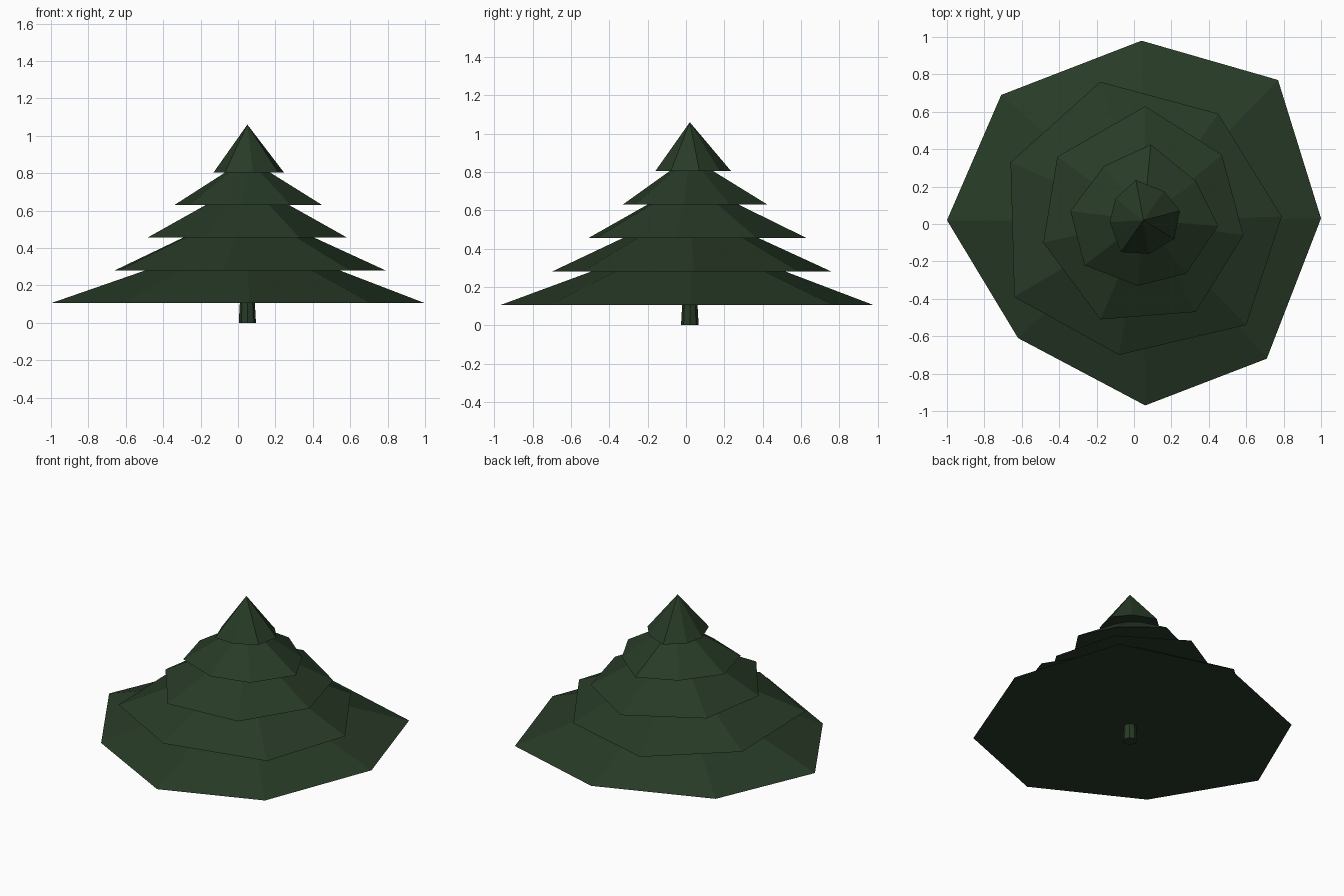
import bpy
import bmesh
from mathutils import Vector

default_cube = bpy.data.objects.get("Cube")
if default_cube:
    bpy.data.objects.remove(default_cube, do_unlink=True)

CENTRE = Vector((0.05, 0.02, 0))


def make_material(name, colour):
    material = bpy.data.materials.new(name)
    material.use_nodes = True
    material.diffuse_color = colour
    material.node_tree.nodes["Principled BSDF"].inputs["Base Color"].default_value = colour
    return material


def add_object(name, bm, material):
    bmesh.ops.recalc_face_normals(bm, faces=bm.faces[:])
    mesh = bpy.data.meshes.new(name)
    bm.to_mesh(mesh)
    bm.free()
    mesh.materials.append(material)
    part = bpy.data.objects.new(name, mesh)
    bpy.context.collection.objects.link(part)
    return part


def add_tier(name, rim_height, tip_height, outline, material):
    """Closed faceted cone standing on an uneven polygonal rim."""
    bm = bmesh.new()
    rim = [bm.verts.new((x, y, rim_height)) for x, y in outline]
    tip = bm.verts.new((CENTRE.x, CENTRE.y, tip_height))
    bm.faces.new(rim)
    for current, following in zip(rim, rim[1:] + rim[:1]):
        bm.faces.new((current, following, tip))
    return add_object(name, bm, material)


def add_trunk(name, bottom_radius, top_radius, height, material):
    bm = bmesh.new()
    bmesh.ops.create_cone(bm, cap_ends=True, segments=8, radius1=bottom_radius,
                          radius2=top_radius, depth=height)
    bmesh.ops.translate(bm, verts=bm.verts[:], vec=CENTRE + Vector((0, 0, height / 2)))
    return add_object(name, bm, material)


pine_green = make_material("pine green", (0.021, 0.043, 0.02, 1))

# Foliage tiers from the ground up: name, rim height, tip height, rim outline
tiers = [
    ("bottom_branches", 0.105, 0.47,
     [(0.04, 0.98), (0.77, 0.77), (1, 0.03), (0.71, -0.72),
      (0.06, -0.97), (-0.62, -0.61), (-1, 0.02), (-0.71, 0.69)]),
    ("lower_branches", 0.28, 0.62,
     [(-0.18, 0.76), (0.45, 0.59), (0.79, 0.04), (0.6, -0.54),
      (-0.08, -0.7), (-0.64, -0.39), (-0.66, 0.33)]),
    ("middle_branches", 0.455, 0.755,
     [(0.06, 0.63), (0.47, 0.37), (0.585, -0.06), (0.33, -0.47),
      (-0.18, -0.51), (-0.485, -0.1), (-0.41, 0.36)]),
    ("upper_branches", 0.63, 0.88,
     [(0.09, 0.425), (0.33, 0.23), (0.45, -0.01), (0.28, -0.265),
      (0.02, -0.33), (-0.265, -0.22), (-0.34, 0.07), (-0.16, 0.31)]),
    ("treetop", 0.805, 1.06,
     [(0.01, 0.235), (0.16, 0.175), (0.245, 0.07), (0.215, -0.08),
      (0.08, -0.16), (-0.07, -0.15), (-0.13, 0.01), (-0.1, 0.135)]),
]
for name, rim_height, tip_height, outline in tiers:
    add_tier(name, rim_height, tip_height, outline, pine_green)

# Short tapered trunk
add_trunk("trunk", 0.046, 0.035, 0.2, pine_green)
